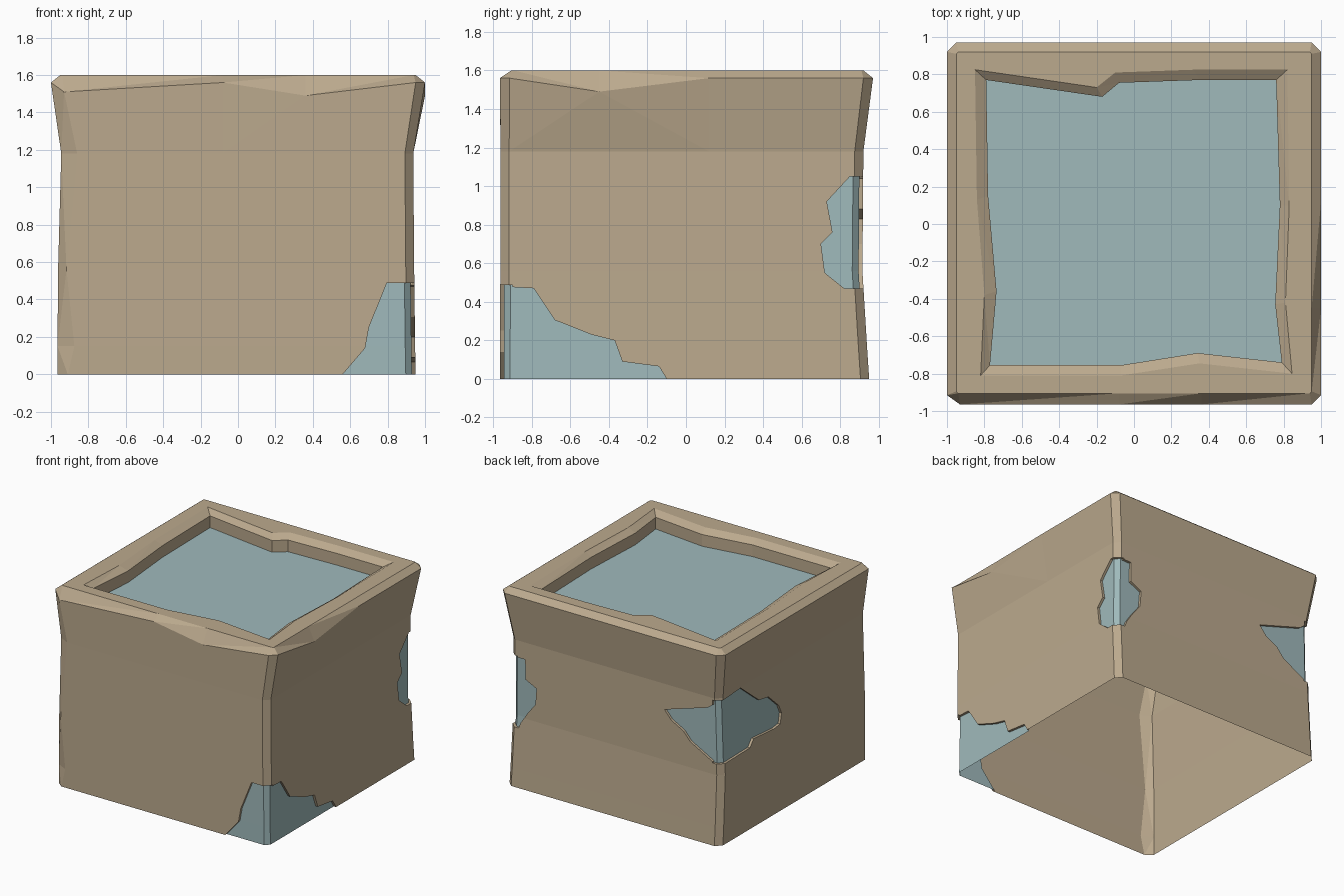
import bpy, bmesh

if "Cube" in bpy.data.objects:
    bpy.data.objects.remove(bpy.data.objects["Cube"])


def make_material(name, color):
    m = bpy.data.materials.new(name)
    m.use_nodes = True
    m.diffuse_color = (*color, 1)
    m.node_tree.nodes["Principled BSDF"].inputs["Base Color"].default_value = (*color, 1)
    return m


CLAY, TEAL = 0, 1
MATERIALS = [make_material("tan clay", (0.50, 0.40, 0.27)),
             make_material("pale teal", (0.35, 0.49, 0.50))]


def make_object(name, bm):
    bmesh.ops.recalc_face_normals(bm, faces=bm.faces[:])
    mesh = bpy.data.meshes.new(name)
    bm.to_mesh(mesh)
    bm.free()
    for m in MATERIALS:
        mesh.materials.append(m)
    ob = bpy.data.objects.new(name, mesh)
    bpy.context.scene.collection.objects.link(ob)
    return ob


def ring(bm, z, x0, x1, y0, y1, c, worn, dips=None, inset=0):
    """Square ring with cut corners; worn widens the front left corner cut."""
    x0, x1, y0, y1, c = x0 + inset, x1 - inset, y0 + inset, y1 - inset, c - inset * 0.6
    pts = [(x0 + c + worn, y0), (-0.08, y0), (0.36, y0), (x1 - c, y0),
           (x1, y0 + c), (x1, -0.45), (x1, 0.12), (x1, y1 - c),
           (x1 - c, y1), (x0 + c, y1), (x0, y1 - c), (x0, y0 + c)]
    dips = dips or {}
    return [bm.verts.new((x, y, z - dips.get(i, 0))) for i, (x, y) in enumerate(pts)]


def bridge(bm, a, b, mat=CLAY):
    for i in range(len(a)):
        j = (i + 1) % len(a)
        bm.faces.new((a[i], a[j], b[j], b[i])).material_index = mat


# Wall levels: height, left, right, front, back, corner cut, corner wear
WALL = [(0, -0.965, 0.95, -0.965, 0.95, 0.045, 0.01),
        (0.15, -0.965, 0.947, -0.965, 0.94, 0.045, 0.045),
        (0.56, -0.962, 0.942, -0.963, 0.915, 0.045, 0.0),
        (1.18, -0.945, 0.937, -0.962, 0.92, 0.045, 0.04)]
LIP = (1.56, -1.0, 1.0, -0.965, 0.97, 0.05, 0.02)
RIM = (1.6, -0.95, 0.95, -0.905, 0.92, 0.01, 0)

# Uneven opening in the top: upper edge and lower edge of its slope
OPENING = [(-0.85, 0.825), (-0.2, 0.73), (-0.1, 0.81), (0.32, 0.825), (0.82, 0.825),
           (0.83, 0.1), (0.81, -0.42), (0.845, -0.8), (0.35, -0.745), (-0.07, -0.81),
           (-0.82, -0.81), (-0.8, -0.38), (-0.84, 0.13)]
FLOOR = [(-0.79, 0.77), (-0.17, 0.68), (-0.08, 0.755), (0.35, 0.77), (0.76, 0.77),
         (0.78, 0.1), (0.755, -0.43), (0.79, -0.74), (0.34, -0.69), (-0.07, -0.755),
         (-0.77, -0.755), (-0.735, -0.36), (-0.78, 0.15)]

# Block body with a worn rim and a sunken top
bm = bmesh.new()
rings = [ring(bm, *r) for r in WALL]
rings.append(ring(bm, *LIP, dips={0: 0.05, 2: 0.07, 5: 0.07}))
rings.append(ring(bm, *RIM))
bm.faces.new(rings[0])
for a, b in zip(rings, rings[1:]):
    bridge(bm, a, b)
loops = [[bm.verts.new((x, y, z)) for x, y in pts]
         for pts, z in ((OPENING, 1.6), (FLOOR, 1.565), (FLOOR, 1.47))]
bridge(bm, loops[0], loops[1])
bridge(bm, loops[1], loops[2])
bm.faces.new(loops[2]).material_index = TEAL
edges = []
for loop in (rings[-1], loops[0]):
    for i, v in enumerate(loop):
        w = loop[(i + 1) % len(loop)]
        edges.append(bm.edges.get((v, w)) or bm.edges.new((v, w)))
bmesh.ops.triangle_fill(bm, use_beauty=True, edges=edges, normal=(0, 0, 1))
bmesh.ops.triangulate(bm, faces=bm.faces[:])
body = make_object("block_body", bm)

# Slightly smaller core whose surface shows where the clay is chipped away
bm = bmesh.new()
levels = [(-0.2, *WALL[0][1:])] + WALL + [(1.4, *WALL[-1][1:])]
rings = [ring(bm, *r, inset=0.02) for r in levels]
bm.faces.new(rings[0])
bm.faces.new(rings[-1])
for a, b in zip(rings, rings[1:]):
    bridge(bm, a, b)
for f in bm.faces:
    f.material_index = TEAL
bmesh.ops.triangulate(bm, faces=bm.faces[:])
core = make_object("core_helper", bm)
core.hide_render = True


def subtract(ob, cutter):
    mod = ob.modifiers.new("cut", "BOOLEAN")
    mod.operation, mod.solver, mod.object = "DIFFERENCE", "EXACT", cutter
    bpy.context.view_layer.objects.active = ob
    bpy.ops.object.modifier_apply(modifier=mod.name)


def chip(axis, start, end, outline):
    """Break the clay away inside an outline drawn on the x or y facing wall."""
    bm = bmesh.new()
    ends = [[bm.verts.new((d, p, z) if axis == "x" else (p, d, z)) for p, z in outline]
            for d in (start, end)]
    bm.faces.new(ends[0])
    bm.faces.new(ends[1])
    bridge(bm, *ends)
    cutter = make_object("chip_cutter", bm)
    cutter.hide_render = True
    subtract(cutter, core)
    subtract(body, cutter)
    bpy.data.objects.remove(cutter)


# Front corner chip at the base
chip("y", -1.2, -0.9, [(0.52, -0.05), (0.56, 0), (0.68, 0.14), (0.7, 0.25),
                       (0.795, 0.487), (1.1, 0.487), (1.1, -0.05)])
chip("x", 0.88, 1.2, [(-1.1, 0.487), (-0.79, 0.47), (-0.68, 0.305), (-0.49, 0.23),
                      (-0.37, 0.2), (-0.33, 0.09), (-0.14, 0.065), (-0.1, 0),
                      (-0.07, -0.05), (-1.1, -0.05)])
# Narrow chip halfway up a back corner
chip("x", 0.87, 1.2, [(1.1, 1.05), (0.85, 1.05), (0.73, 0.92), (0.76, 0.76),
                      (0.7, 0.7), (0.72, 0.55), (0.82, 0.47), (1.1, 0.47)])
chip("y", 0.85, 1.2, [(1.1, 1.05), (0.8, 1.04), (0.8, 0.88), (0.7, 0.83), (0.71, 0.7),
                      (0.78, 0.61), (0.84, 0.52), (0.86, 0.47), (1.1, 0.47)])
# Wide chip around the other back corner
chip("y", 0.85, 1.2, [(-1.1, 1.18), (-0.93, 1.16), (-0.84, 1.09), (-0.45, 0.97),
                      (-0.51, 0.9), (-0.62, 0.84), (-0.68, 0.77), (-0.9, 0.65), (-1.1, 0.65)])
chip("x", -1.2, -0.88, [(1.1, 1.17), (0.87, 1.16), (0.65, 1.175), (0.42, 0.99), (0.3, 0.97),
                        (0.17, 0.85), (0.14, 0.78), (0.16, 0.7), (0.24, 0.69), (0.5, 0.71),
                        (0.55, 0.655), (0.82, 0.65), (1.1, 0.65)])
bpy.data.objects.remove(core)

# Open the underside
bm = bmesh.new()
bm.from_mesh(body.data)
base = [f for f in bm.faces if all(abs(v.co.z) < 0.001 for v in f.verts)]
bmesh.ops.delete(bm, geom=base, context="FACES")
bm.to_mesh(body.data)
bm.free()
